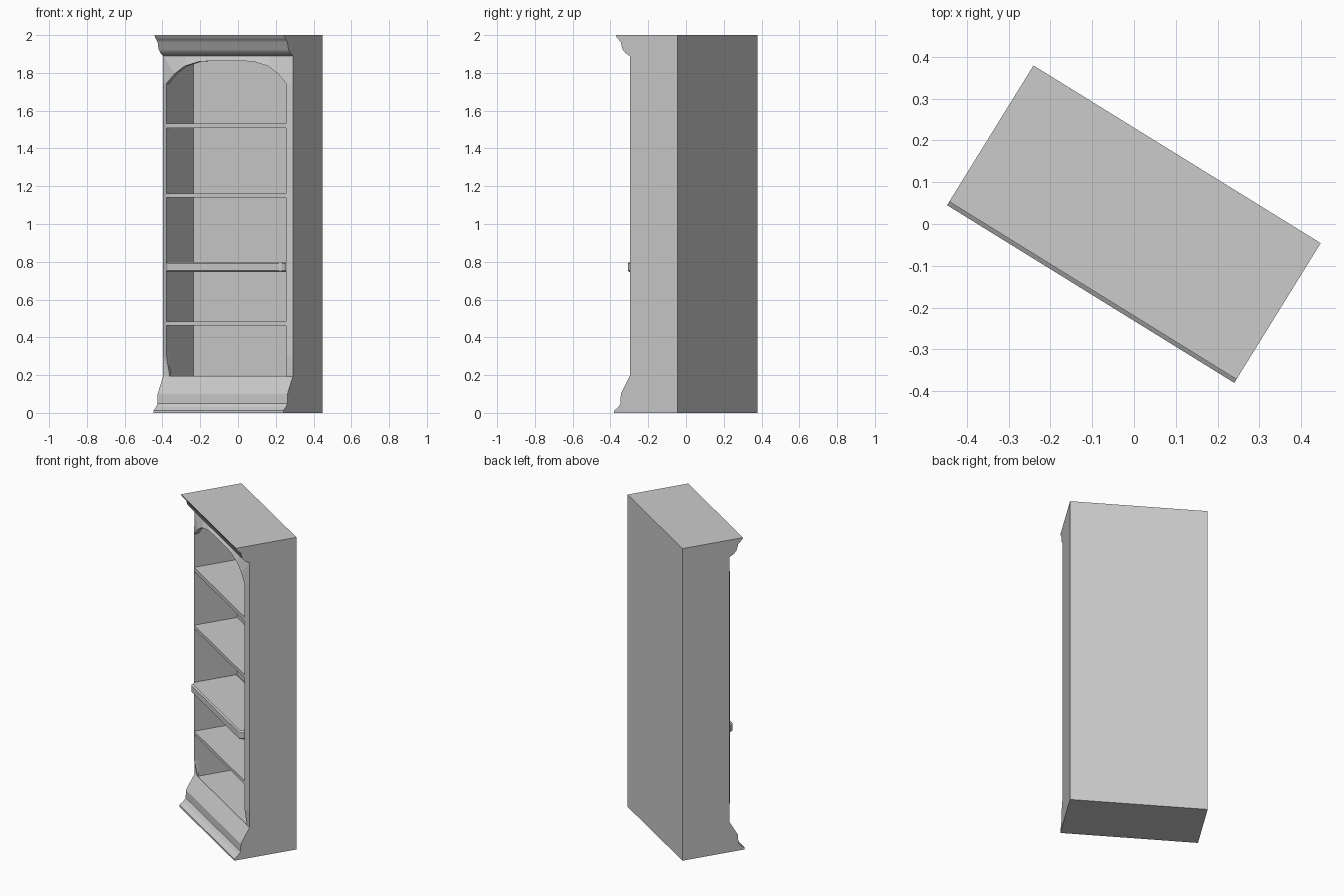
import bpy, bmesh, math

cube = bpy.data.objects.get("Cube")
if cube:
    bpy.data.objects.remove(cube, do_unlink=True)

TURN = math.radians(-31.74)     # the case stands turned on the floor
HALF_W, INNER = 0.404, 0.372    # outer and inner half widths
FRONT, RIM, BACK = -0.1, -0.118, 0.196
FLOOR, CEILING, BACK_BOARD = 0.19, 1.87, 0.155

grey = bpy.data.materials.new("plain_grey")
grey.use_nodes = True
grey.diffuse_color = (0.6, 0.6, 0.6, 1)
grey.node_tree.nodes["Principled BSDF"].inputs["Base Color"].default_value = (0.6, 0.6, 0.6, 1)


def finish(name, bm, recalc=True):
    if recalc:
        bmesh.ops.recalc_face_normals(bm, faces=bm.faces)
    mesh = bpy.data.meshes.new(name)
    bm.to_mesh(mesh)
    bm.free()
    mesh.materials.append(grey)
    obj = bpy.data.objects.new(name, mesh)
    obj.rotation_euler.z = TURN
    bpy.context.collection.objects.link(obj)
    return obj


def prism(name, outline, place, a, b):
    """Extrude a 2D outline between a and b; place maps (p, q, t) to xyz."""
    bm = bmesh.new()
    ends = [[bm.verts.new(place(p, q, t)) for p, q in outline] for t in (a, b)]
    n = len(outline)
    bm.faces.new(ends[0])
    bm.faces.new(ends[1])
    for i in range(n):
        j = (i + 1) % n
        bm.faces.new((ends[0][i], ends[0][j], ends[1][j], ends[1][i]))
    return finish(name, bm)


def across(p, q, t):
    return (t, p, q)


def upright(p, q, t):
    return (p, q, t)


def box(name, x0, x1, y0, y1, z0, z1):
    return prism(name, [(x0, y0), (x1, y0), (x1, y1), (x0, y1)], upright, z0, z1)


# Moulded base and cornice, cut flat at the ends
base = [(BACK, 0), (-0.197, 0), (-0.197, 0.012), (-0.172, 0.03), (-0.157, 0.05),
        (-0.156, 0.1), (FRONT, 0.195), (FRONT, FLOOR), (BACK, FLOOR)]
prism("base", base, across, -HALF_W, HALF_W)
cornice = [(BACK, CEILING), (FRONT, CEILING), (FRONT, 1.89), (-0.125, 1.903),
           (-0.146, 1.925), (-0.156, 1.963), (-0.168, 1.975), (-0.181, 1.987),
           (-0.187, 2), (BACK, 2)]
top = prism("cornice", cornice, across, -HALF_W, HALF_W)

# Carcass boards
box("left_side", INNER, HALF_W, FRONT, BACK, FLOOR, CEILING)
box("right_side", -HALF_W, -INNER, FRONT, BACK, FLOOR, CEILING)
box("back_board", -INNER, INNER, BACK_BOARD, BACK, FLOOR, CEILING)

# Arched face frame: sloped from the outer edge forward to the opening rim
half = [  # opening x, opening y, opening z, outer x, outer z
    (0.362, FRONT, FLOOR, HALF_W, FLOOR),
    (INNER, RIM, 0.3, HALF_W, 0.3),
    (INNER, RIM, 1.745, HALF_W, 1.745),
    (0.32, RIM, 1.797, HALF_W, 1.89),
    (0.26, RIM, 1.836, 0.26, 1.89),
    (0.17, RIM, 1.86, 0.17, 1.89),
    (0.07, RIM, 1.864, 0.07, 1.89),
]
full = half + [(-p[0], p[1], p[2], -p[3], p[4]) for p in reversed(half)]
bm = bmesh.new()
rows = [[bm.verts.new(co) for co in ((ox, FRONT, oz), (x, y, z), (x, FRONT + 0.01, z))]
        for x, y, z, ox, oz in full]
for r, s in zip(rows, rows[1:]):
    for k in range(2):
        bm.faces.new((r[k], r[k + 1], s[k + 1], s[k]))
bm.normal_update()
if sum(f.normal.y for f in bm.faces) > 0:
    bmesh.ops.reverse_faces(bm, faces=bm.faces)
finish("arched_face_frame", bm, recalc=False)

# Thin shelves
for name, z0, z1 in (("lower_shelf", 0.462, 0.483), ("upper_shelf", 1.14, 1.162),
                     ("top_shelf", 1.507, 1.533)):
    box(name, -INNER, INNER, RIM, BACK_BOARD, z0, z1)

# Thick waist shelf with a projecting, chamfered nose
waist = [(-INNER, BACK_BOARD), (-INNER, RIM), (-0.352, -0.146), (0.352, -0.146),
         (INNER, RIM), (INNER, BACK_BOARD)]
shelf = prism("waist_shelf", waist, upright, 0.745, 0.8)
nose = shelf.modifiers.new("eased_edges", 'BEVEL')
nose.width = 0.008
nose.segments = 1

# Soft shading on the curved cornice, crisp elsewhere
bpy.ops.object.select_all(action='DESELECT')
top.select_set(True)
bpy.context.view_layer.objects.active = top
bpy.ops.object.shade_smooth_by_angle(angle=math.radians(35))
